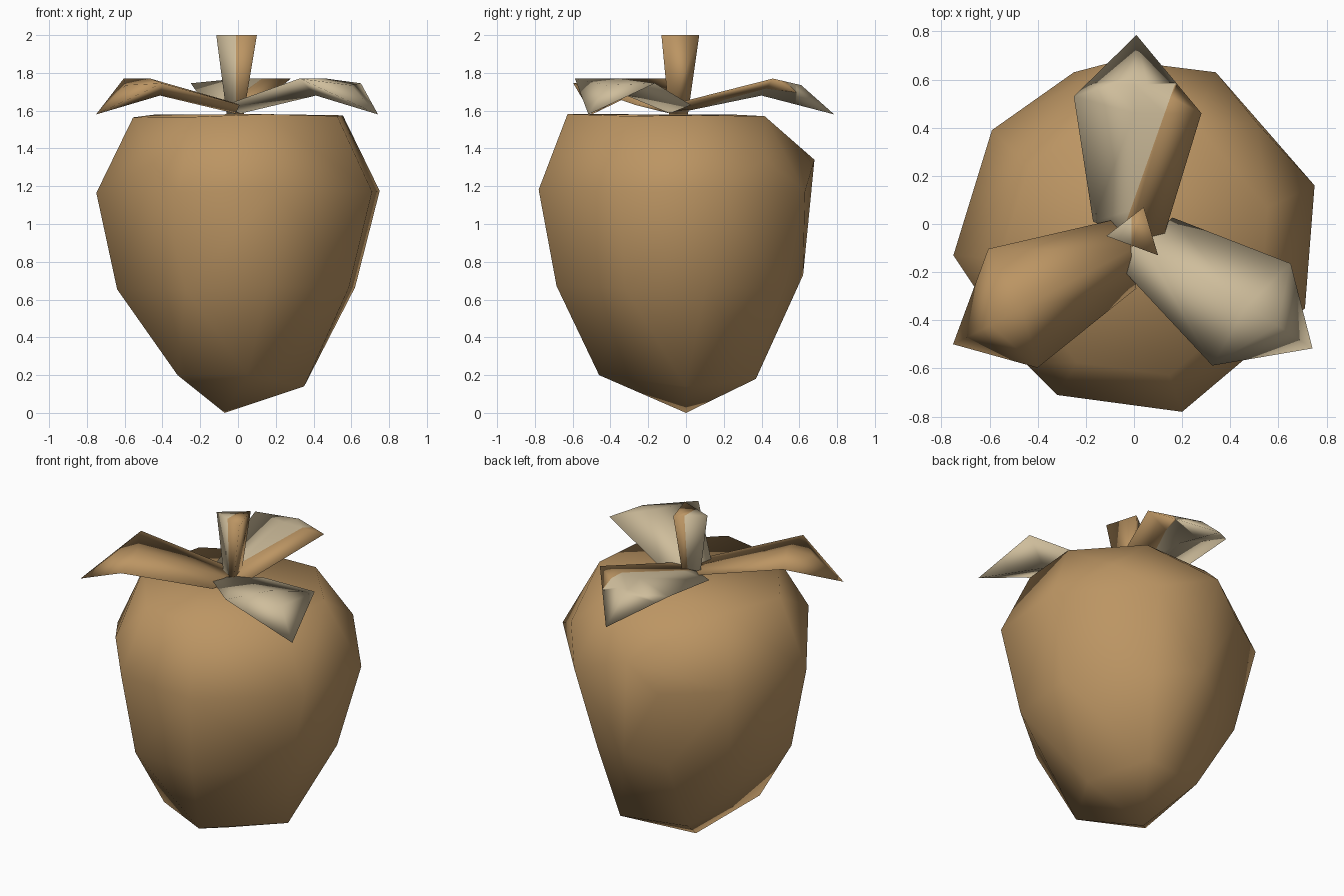
import bpy, bmesh, math
from mathutils import Vector, Matrix

if "Cube" in bpy.data.objects:
    bpy.data.objects.remove(bpy.data.objects["Cube"])


def mat(name, rgb):
    m = bpy.data.materials.new(name)
    m.diffuse_color = (*rgb, 1)
    m.use_nodes = True
    m.node_tree.nodes["Principled BSDF"].inputs["Base Color"].default_value = m.diffuse_color
    return m


TAN = mat("warm_tan", (0.50, 0.30, 0.125))
BEIGE = mat("pale_beige", (0.62, 0.51, 0.33))


def finish(bm, name, mats):
    bmesh.ops.recalc_face_normals(bm, faces=bm.faces[:])
    me = bpy.data.meshes.new(name)
    bm.to_mesh(me)
    bm.free()
    ob = bpy.data.objects.new(name, me)
    bpy.context.collection.objects.link(ob)
    for m in mats:
        me.materials.append(m)
    me.shade_smooth()
    return ob


def cut(bm, co, no):
    bmesh.ops.bisect_plane(bm, geom=bm.verts[:] + bm.edges[:] + bm.faces[:],
                           plane_co=co, plane_no=no)


# fruit body: convex hull of an uneven outline scaled at several heights
outline = [(-.75, -.13), (-.59, .39), (-.25, .63), (.34, .63),
           (.75, .16), (.71, -.35), (.20, -.78), (-.32, -.71)]
rings = [(0.66, .84, -.01, -.03), (1.17, 1.0, 0, 0), (1.57, .74, 0, -.05)]
bm = bmesh.new()
for z, s, dx, dy in rings:
    for x, y in outline:
        bm.verts.new((x * s + dx, y * s + dy, z + .012 * math.sin(9 * x)))
# pointed base and the bulges near the shoulders
for p in ((-.07, 0, 0), (-.32, -.28, .2), (.05, -.46, .2), (.35, 0, .14),
          (.2, .37, .18), (-.22, .3, .2), (0, .62, .73),
          (-.06, .68, 1.34), (.51, .42, 1.34), (-.45, -.58, 1.32)):
    bm.verts.new(p)
bmesh.ops.convex_hull(bm, input=bm.verts[:])
bmesh.ops.delete(bm, geom=[v for v in bm.verts if not v.link_faces], context='VERTS')
finish(bm, "fruit_body", [TAN])

# three thick folded leaves turned around the stem
leaf_pts = [(0, -.06, 1.585), (-.17, .01, 1.63), (-.25, .53, 1.745), (.01, .785, 1.58),
            (.28, .46, 1.77), (.10, -.13, 1.62), (.0, .40, 1.68),
            (-.02, -.05, 1.64), (0, .46, 1.77), (0, .61, 1.735)]
leaf_faces = [(0, 6, 2, 1), (0, 5, 4, 6), (6, 3, 2), (6, 4, 3),        # underside
              (7, 1, 2, 8), (7, 8, 4, 5), (8, 2, 9), (8, 9, 4),        # top
              (9, 2, 3), (9, 3, 4), (0, 1, 7), (0, 7, 5)]              # tip, root
pivot = Vector((0, -.077, 0))
for name, deg in (("back_leaf", 0), ("left_leaf", 120), ("right_leaf", -120)):
    bm = bmesh.new()
    vs = [bm.verts.new(p) for p in leaf_pts]
    for f in leaf_faces:
        bm.faces.new([vs[i] for i in f])
    bmesh.ops.triangulate(bm, faces=[f for f in bm.faces if len(f.verts) > 3])
    mats = [BEIGE if deg < 0 else TAN]
    if deg == 0:
        # the back leaf is beige on one side and at the tip
        mats = [BEIGE, TAN]
        side = Vector((.48, -.17, 0)).normalized()
        cut(bm, (.0, .1, 0), side)
        cut(bm, (0, .58, 0), (0, 1, 0))
        for f in bm.faces:
            c = f.calc_center_median()
            f.material_index = int(c.y < .58 and (c - Vector((0, .1, c.z))).dot(side) > 0)
    bmesh.ops.rotate(bm, cent=pivot, matrix=Matrix.Rotation(math.radians(deg), 3, 'Z'),
                     verts=bm.verts[:])
    finish(bm, name, mats)

# three-sided stem flaring upward, beige on its left half
bm = bmesh.new()
top = [bm.verts.new((x, y, 2)) for x, y in ((-.115, -.05), (.10, -.13), (.04, .07))]
low = [bm.verts.new((x, y, 1.58)) for x, y in ((-.06, -.05), (.03, -.09), (.01, .01))]
bm.faces.new(top)
bm.faces.new(low[::-1])
for i in range(3):
    j = (i + 1) % 3
    bm.faces.new((low[i], low[j], top[j], top[i]))
cut(bm, (-.01, 0, 0), (1, 0, 0))
for f in bm.faces:
    f.material_index = int(f.calc_center_median().x > -.01)
finish(bm, "stem", [BEIGE, TAN])
